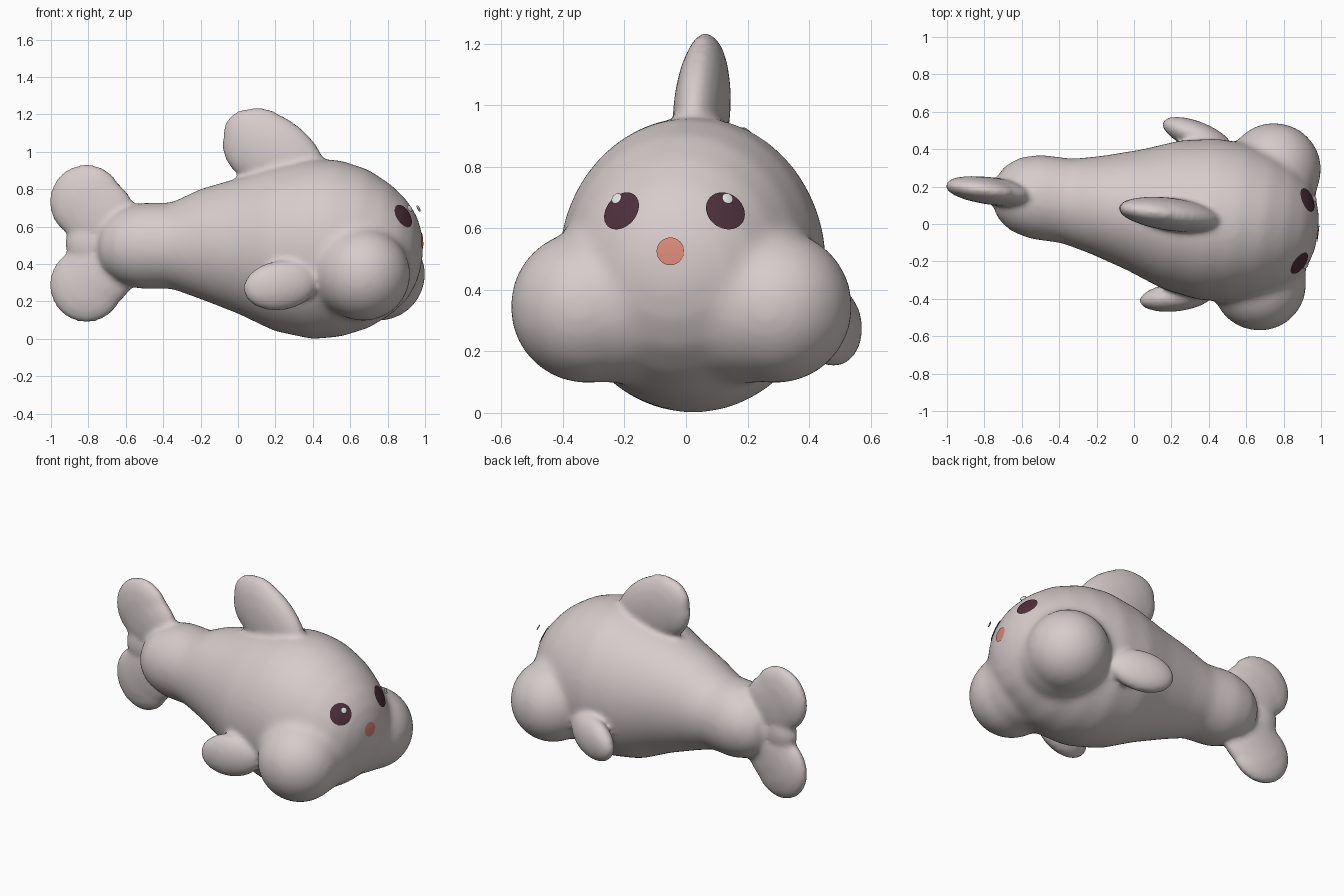
import bpy, bmesh, math
from mathutils import Vector, Matrix
from mathutils.bvhtree import BVHTree

if "Cube" in bpy.data.objects:
    bpy.data.objects.remove(bpy.data.objects["Cube"])

# The animal is built along local x (head at +x), then turned slightly
PLACE = Matrix.Translation((0, 0.077, 0)) @ Matrix.Rotation(math.radians(-7.4), 4, 'Z')


def material(name, rgb):
    m = bpy.data.materials.new(name)
    m.diffuse_color = (*rgb, 1)
    m.use_nodes = True
    m.node_tree.nodes["Principled BSDF"].inputs["Base Color"].default_value = m.diffuse_color
    return m


SKIN = material("pale pink grey", (0.68, 0.60, 0.60))
DARK = material("dark plum", (0.075, 0.03, 0.045))
CORAL = material("coral", (0.72, 0.26, 0.19))
WHITE = material("soft white", (0.85, 0.82, 0.84))


def make_object(name, bm, mat):
    me = bpy.data.meshes.new(name)
    bm.to_mesh(me)
    bm.free()
    me.materials.append(mat)
    for p in me.polygons:
        p.use_smooth = True
    ob = bpy.data.objects.new(name, me)
    bpy.context.collection.objects.link(ob)
    return ob


def ellipsoid(bm, centre, radii, tilt=0, yaw=0):
    """tilt turns about y, yaw about z (degrees)"""
    m = (Matrix.Translation(centre) @ Matrix.Rotation(math.radians(yaw), 4, 'Z')
         @ Matrix.Rotation(math.radians(tilt), 4, 'Y') @ Matrix.Diagonal((*radii, 1)))
    bmesh.ops.create_uvsphere(bm, u_segments=40, v_segments=24, radius=1, matrix=m)


def fuse(bm, voxel, rounds):
    """Melt overlapping volumes into one soft skin and return the mesh"""
    ob = make_object("temp", bm, SKIN)
    r = ob.modifiers.new("melt", 'REMESH')
    r.mode = 'VOXEL'
    r.voxel_size = voxel
    r.use_smooth_shade = True
    s = ob.modifiers.new("soften", 'SMOOTH')
    s.factor = 0.5
    s.iterations = rounds
    dg = bpy.context.evaluated_depsgraph_get()
    dg.update()
    me = bpy.data.meshes.new_from_object(ob.evaluated_get(dg))
    bpy.data.objects.remove(ob)
    out = bmesh.new()
    out.from_mesh(me)
    return out


# Torso: elliptical rings (x, centre z, half height, half width)
RINGS = [(-0.76, .49, .06, .06), (-0.72, .49, .14, .14), (-0.64, .495, .20, .20),
         (-0.53, .497, .232, .228), (-0.36, .498, .23, .228), (-0.2, .507, .296, .265),
         (0, .497, .363, .325), (0.2, .482, .442, .40), (0.4, .481, .483, .435),
         (0.55, .483, .473, .425), (0.7, .481, .425, .385), (0.82, .478, .35, .33),
         (0.91, .475, .265, .26), (0.96, .48, .18, .18), (0.99, .485, .08, .08)]
bm = bmesh.new()
N = 56
loops = [[bm.verts.new((x, w * math.cos(2 * math.pi * i / N), c + h * math.sin(2 * math.pi * i / N)))
          for i in range(N)] for x, c, h, w in RINGS]
for a, b in zip(loops, loops[1:]):
    for i in range(N):
        bm.faces.new((a[i], a[(i + 1) % N], b[(i + 1) % N], b[i]))
bm.faces.new(loops[0])
bm.faces.new(loops[-1])
bmesh.ops.recalc_face_normals(bm, faces=bm.faces)

# Cheeks
for s in (-1, 1):
    ellipsoid(bm, (0.716, s * 0.31, 0.345), (0.252, 0.25, 0.25))
    ellipsoid(bm, (0.69, s * 0.20, 0.365), (0.265, 0.26, 0.27))
bm = fuse(bm, 0.02, 14)

# Tail fluke lobes and the web between them
for s in (-1, 1):
    ellipsoid(bm, (-0.817, 0, 0.51 + s * 0.222), (0.198, 0.07, 0.2))
    ellipsoid(bm, (-0.765, 0, 0.51 + s * 0.165), (0.27, 0.074, 0.195), tilt=s * 45)
ellipsoid(bm, (-0.80, 0, 0.51), (0.13, 0.07, 0.13))

# Dorsal fin
ellipsoid(bm, (0.11, 0, 1.04), (0.193, 0.075, 0.195))
ellipsoid(bm, (0.20, 0, 0.98), (0.32, 0.088, 0.2), tilt=38)

# Side fins
for s in (-1, 1):
    ellipsoid(bm, (0.285, s * 0.435, 0.285), (0.20, 0.076, 0.132), tilt=-8, yaw=-s * 14)

bm = fuse(bm, 0.016, 6)
tree = BVHTree.FromBMesh(bm)
body = make_object("body", bm, SKIN)
body.matrix_world = PLACE


def patch(name, y, z, radius, mat):
    """Thin round plate laid on the face; returns its centre and direction"""
    hit, n, _, _ = tree.ray_cast(Vector((2, y, z)), Vector((-1, 0, 0)))
    # average neighbouring normals for a steady direction
    n = Vector()
    for dy in (-.03, 0, .03):
        for dz in (-.03, 0, .03):
            n += tree.ray_cast(Vector((2, y + dy, z + dz)), Vector((-1, 0, 0)))[1]
    n.normalize()
    side = Vector((0, 0, 1)).cross(n).normalized()
    up = n.cross(side)
    bm = bmesh.new()

    def drop(r, t):
        p = hit + side * (r * math.cos(t)) + up * (r * math.sin(t))
        q = tree.ray_cast(p + n * 0.3, -n)[0] or p
        return bm.verts.new(q + n * 0.005)

    centre = drop(0, 0)
    prev = None
    for k in range(1, 7):
        ring = [drop(radius * k / 6, 2 * math.pi * i / 32) for i in range(32)]
        for i in range(32):
            j = (i + 1) % 32
            if prev:
                bm.faces.new((prev[i], ring[i], ring[j], prev[j]))
            else:
                bm.faces.new((centre, ring[i], ring[j]))
        prev = ring
    ob = make_object(name, bm, mat)
    ob.matrix_world = PLACE
    return n


# Eyes with small floating glints, and the nose
for s, tag in ((-1, "right"), (1, "left")):
    n = patch(tag + "_eye", s * 0.171, 0.657, 0.067, DARK)
    bm = bmesh.new()
    m = (Matrix.Translation((0.95, s * 0.182, 0.697))
         @ n.to_track_quat('Z', 'Y').to_matrix().to_4x4() @ Matrix.Diagonal((1, 1, 0.2, 1)))
    bmesh.ops.create_uvsphere(bm, u_segments=20, v_segments=10, radius=0.019, matrix=m)
    make_object(tag + "_eye_glint", bm, WHITE).matrix_world = PLACE
patch("nose", 0, 0.525, 0.045, CORAL)
